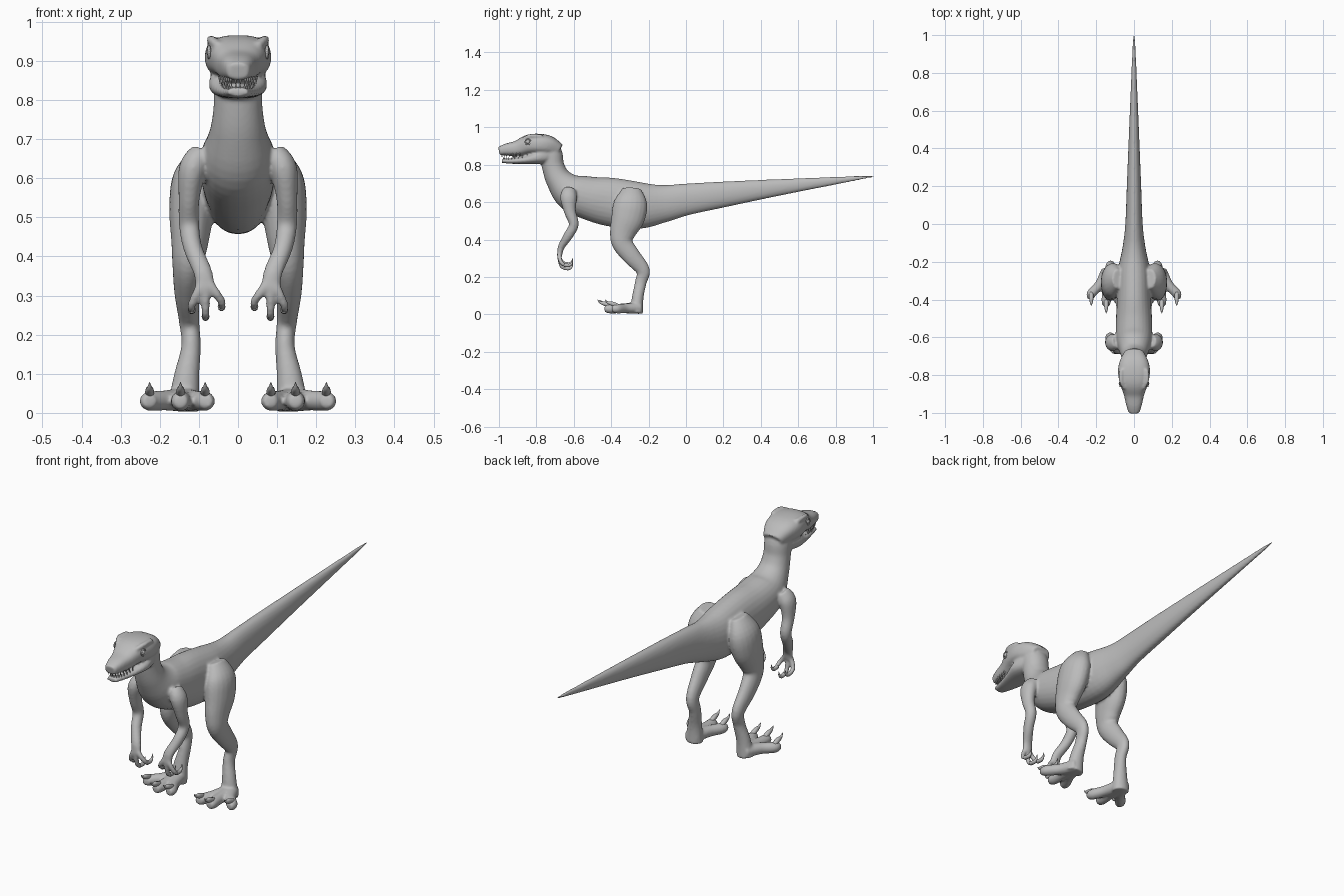
import bpy, bmesh, math
from mathutils import Vector

cube = bpy.data.objects.get("Cube")
if cube:
    bpy.data.objects.remove(cube, do_unlink=True)

grey = bpy.data.materials.new("plain grey")
grey.use_nodes = True
grey.diffuse_color = (0.5, 0.5, 0.5, 1)
grey.node_tree.nodes["Principled BSDF"].inputs["Base Color"].default_value = (0.5, 0.5, 0.5, 1)


def spline(a, b, c, d, t):
    """Catmull-Rom blend of four tuples."""
    return [0.5 * (2 * q + (r - p) * t + (2 * p - 5 * q + 4 * r - s) * t * t
                   + (3 * q - p - 3 * r + s) * t ** 3) for p, q, r, s in zip(a, b, c, d)]


def loft(bm, stations, side=1, power=2.0, sides=20, steps=5):
    """Skin rings along stations (x, y, z, half width, half depth)."""
    pts = [stations[0]] + list(stations) + [stations[-1]]
    path = []
    for i in range(len(stations) - 1):
        path += [spline(*pts[i:i + 4], k / steps) for k in range(steps)]
    path.append(stations[-1])
    centres = [Vector((p[0] * side, p[1], p[2])) for p in path]
    rings = []
    for i, p in enumerate(path):
        along = (centres[min(i + 1, len(path) - 1)] - centres[max(i - 1, 0)]).normalized()
        across = Vector((1, 0, 0))
        across = (across - along * across.dot(along)).normalized()
        up = along.cross(across)
        ring = []
        for k in range(sides):
            a = math.tau * k / sides
            c, s = math.cos(a), math.sin(a)
            u = math.copysign(abs(c) ** (2 / power), c) * max(p[3], 0.001)
            v = math.copysign(abs(s) ** (2 / power), s) * max(p[4], 0.001)
            ring.append(bm.verts.new(centres[i] + across * u + up * v))
        rings.append(ring)
    for r, q in zip(rings, rings[1:]):
        for k in range(sides):
            n = (k + 1) % sides
            bm.faces.new((r[k], r[n], q[n], q[k]))
    bm.faces.new(rings[0][::-1])
    bm.faces.new(rings[-1])


def finish(name, bm, smooth=True):
    bmesh.ops.recalc_face_normals(bm, faces=bm.faces)
    mesh = bpy.data.meshes.new(name)
    bm.to_mesh(mesh)
    bm.free()
    mesh.materials.append(grey)
    for f in mesh.polygons:
        f.use_smooth = smooth
    obj = bpy.data.objects.new(name, mesh)
    bpy.context.scene.collection.objects.link(obj)
    return obj


# Torso, neck and tail along the spine: y, z, half width, half height
spine = [(1.005, .739, .005, .005), (.5, .679, .026, .044), (.2, .641, .038, .069),
         (0, .614, .046, .085), (-.12, .592, .06, .1), (-.25, .582, .085, .125),
         (-.4, .6, .09, .13), (-.52, .622, .096, .116), (-.615, .655, .094, .1),
         (-.68, .72, .072, .07), (-.71, .79, .062, .06), (-.722, .86, .062, .06),
         (-.745, .905, .055, .045)]
# Skull and lower jaw, snout first
skull = [(-1, .873, .028, .022), (-.96, .881, .041, .032), (-.9, .888, .055, .042),
         (-.84, .908, .076, .053), (-.78, .91, .085, .055), (-.73, .9, .076, .052),
         (-.68, .872, .05, .04)]
jaw = [(-.985, .821, .027, .011), (-.93, .82, .04, .015), (-.86, .825, .059, .021),
       (-.8, .838, .074, .036), (-.75, .852, .068, .048), (-.7, .86, .05, .045)]
leg = [(.085, -.29, .67, .03, .05), (.108, -.295, .6, .058, .088), (.118, -.31, .52, .058, .09),
       (.123, -.338, .44, .048, .07), (.128, -.34, .38, .04, .056), (.13, -.29, .31, .033, .048),
       (.125, -.23, .235, .026, .037), (.12, -.242, .17, .025, .031),
       (.132, -.258, .09, .033, .031), (.14, -.265, .006, .042, .036)]
arm = [(.09, -.62, .665, .03, .035), (.115, -.628, .625, .036, .045), (.125, -.62, .55, .027, .032),
       (.125, -.6, .48, .026, .026), (.115, -.63, .42, .024, .025), (.09, -.667, .36, .024, .018),
       (.083, -.675, .315, .026, .013)]
brow = [(.05, -.87, .938, .01, .01), (.068, -.83, .954, .011, .011), (.066, -.77, .95, .012, .012)]
toe_tips = [(.084, -.425), (.147, -.435), (.226, -.395)]
finger_tips = [(.118, .262), (.083, .245), (.042, .27)]

body = bmesh.new()
loft(body, [(0, *p) for p in spine], power=2.1, sides=28)
loft(body, [(0, *p) for p in skull], power=2.6, sides=28)
loft(body, [(0, *p) for p in jaw], power=2.4, sides=28)
claws = bmesh.new()
for side in (1, -1):
    loft(body, leg, side)
    loft(body, arm, side)
    loft(body, brow, side)
    # Toes with raised hooked claws
    for x, y in toe_tips:
        mx, my = (x + .14) / 2, (y - .25) / 2
        loft(body, [(.14, -.25, .034, .035, .032), (mx, my, .032, .026, .026),
                    (x, y + .025, .03, .025, .025), (x, y, .03, .017, .017)], side)
        loft(claws, [(x, y + .03, .045, .012, .012), (x, y, .057, .011, .012),
                     (x, y - .022, .063, .007, .007), (x, y - .038, .078, .001, .001)],
             side, sides=10)
    # Fingers curling backwards into claws
    for x, z in finger_tips:
        loft(body, [(.083, -.672, .345, .013, .012), ((x + .083) / 2, -.678, .315, .012, .012),
                    (x, -.667, z + .015, .011, .011), (x, -.645, z, .01, .01)], side, sides=12)
        loft(claws, [(x, -.652, z + .002, .01, .01), (x, -.625, z, .009, .009),
                     (x, -.61, z + .012, .005, .005), (x, -.606, z + .03, .001, .001)],
             side, sides=10)

# Fuse the overlapping volumes into one smooth skin
skin = finish("body", body)
remesh = skin.modifiers.new("fuse", 'REMESH')
remesh.mode = 'VOXEL'
remesh.voxel_size = 0.006
remesh.use_smooth_shade = True
relax = skin.modifiers.new("relax", 'SMOOTH')
relax.factor = 0.5
relax.iterations = 5
finish("claws", claws)

# Eyes with a raised lid ring
eyes = bmesh.new()
for side in (1, -1):
    before = set(eyes.verts)
    bmesh.ops.create_uvsphere(eyes, u_segments=16, v_segments=10, radius=.012)
    for v in set(eyes.verts) - before:
        v.co += Vector((side * .069, -.845, .922))
    ring = [[eyes.verts.new((side * (.074 + .004 * math.cos(b)),
                             -.845 + math.cos(a) * (.015 + .003 * math.sin(b)),
                             .922 + math.sin(a) * (.015 + .003 * math.sin(b))))
             for b in (math.tau * j / 6 for j in range(6))]
            for a in (math.tau * i / 20 for i in range(20))]
    for i in range(20):
        for j in range(6):
            n, m = (i + 1) % 20, (j + 1) % 6
            eyes.faces.new((ring[i][j], ring[n][j], ring[n][m], ring[i][m]))
finish("eyes", eyes)

# Rows of small teeth along both jaws
teeth = bmesh.new()
for side in (1, -1):
    for i in range(8):
        t = i / 7
        x, y = .006 + .04 * t ** .6, -.988 + .1 * t ** 1.5
        loft(teeth, [(x, y, .862, .005, .005), (x, y, .841, .001, .001)], side, sides=6, steps=1)
        loft(teeth, [(x * .9, y + .012, .822, .004, .004), (x * .9, y + .012, .842, .001, .001)],
             side, sides=6, steps=1)
finish("teeth", teeth, smooth=False)
